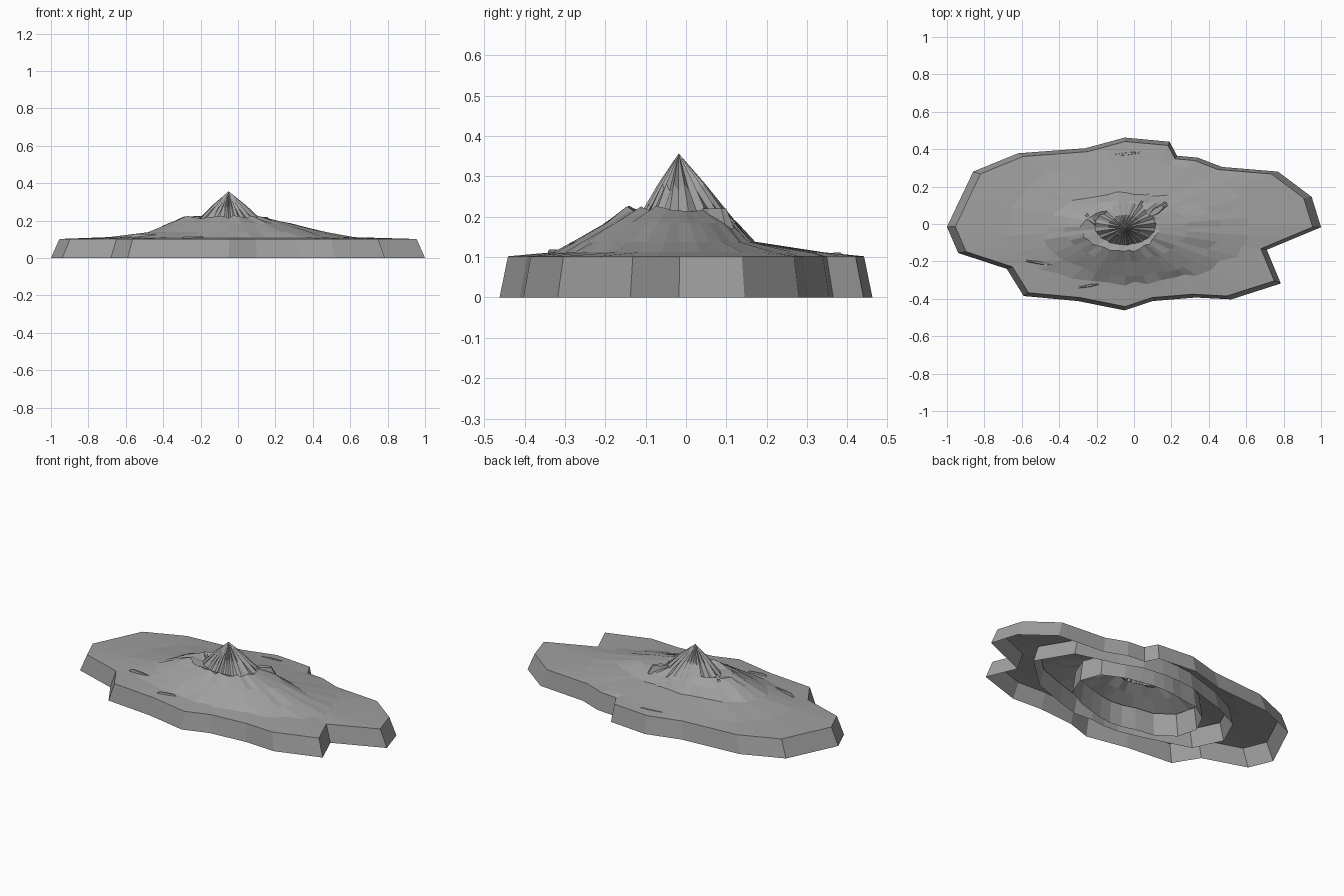
import bpy, bmesh, math, random
from mathutils import Vector

if "Cube" in bpy.data.objects:
    bpy.data.objects.remove(bpy.data.objects["Cube"], do_unlink=True)
random.seed(4)

stone = bpy.data.materials.new("stone grey")
stone.use_nodes = True
grey = (0.35, 0.35, 0.35, 1)
stone.diffuse_color = grey
stone.node_tree.nodes["Principled BSDF"].inputs["Base Color"].default_value = grey

PEAK = Vector((-0.05, -0.018, 0.357))
# Shoreline, counter-clockwise from the right tip
SHORE = [(1, -.017), (.95, .145), (.77, .28), (.47, .305), (.34, .355), (.23, .365),
         (.19, .44), (-.05, .462), (-.26, .405), (-.62, .378), (-.86, .28), (-1, -.015),
         (-.94, -.155), (-.68, -.24), (-.59, -.385), (-.3, -.412), (-.05, -.462),
         (.1, -.412), (.33, -.393), (.52, -.403), (.785, -.318), (.71, -.138)]
# Contours of the hill: west x, east x, south y, north y, height
CONTOURS = [(-.68, .62, -.32, .34, .112), (-.48, .47, -.275, .165, .138),
            (-.37, .28, -.2, .125, .185), (-.28, .13, -.145, .08, .219)]
# Shallow moat in front of the peak, and the foot of the peak itself
MOAT = (-.2, .1, -.11, .065, .205)
FOOT = (-.225, .135, -.115, .115, .195)


def new_object(name, bm):
    bmesh.ops.recalc_face_normals(bm, faces=bm.faces)
    mesh = bpy.data.meshes.new(name)
    bm.to_mesh(mesh)
    bm.free()
    mesh.materials.append(stone)
    obj = bpy.data.objects.new(name, mesh)
    bpy.context.collection.objects.link(obj)
    return obj


def contour(spec, angles, jitter=0.0, lift=0.0):
    """Closed loop with a different radius toward each compass direction."""
    west, east, south, north, z = spec
    loop = []
    for a in angles:
        c, s = math.cos(a), math.sin(a)
        rx = east - PEAK.x if c > 0 else PEAK.x - west
        ry = north - PEAK.y if s > 0 else PEAK.y - south
        r = 1 / math.hypot(c / rx, s / ry)
        r *= 1 + random.uniform(-jitter, jitter)
        loop.append(Vector((PEAK.x + r * c, PEAK.y + r * s,
                            z + random.uniform(-lift, lift))))
    return loop


def loft(name, loops, tip=None):
    bm = bmesh.new()
    rows = [[bm.verts.new(p) for p in loop] for loop in loops]
    n = len(rows[0])
    for low, high in zip(rows, rows[1:]):
        for i in range(n):
            j = (i + 1) % n
            bm.faces.new((low[i], low[j], high[j], high[i]))
    if tip:
        top = bm.verts.new(tip)
        for i in range(n):
            bm.faces.new((rows[-1][i], rows[-1][(i + 1) % n], top))
    return new_object(name, bm)


# Outer cliff with a slightly inset top edge
base = [Vector((x, y, 0)) for x, y in SHORE]
rim = [Vector((p.x * .955, p.y * .955, .102)) for p in base]
loft("base_cliff", [base, rim])

# Hill skin from the cliff edge up to the foot of the peak
edge = []
for i, p in enumerate(rim):
    edge += [p, p.lerp(rim[(i + 1) % len(rim)], .5)]
angles = [math.atan2(p.y - PEAK.y, p.x - PEAK.x) for p in edge]
loops = [edge] + [contour(c, angles, .04) for c in CONTOURS[:-1]]
loops.append(contour(CONTOURS[-1], angles, .05, .008))
loops.append(contour(MOAT, angles, .04))
loft("hill_skin", loops)

# Fluted peak: ridges and gullies alternate around the cone
fine = [math.tau * i / 44 for i in range(44)]
foot = contour(FOOT, fine, .05)
ridged = []
for i, p in enumerate(foot):
    q = p.lerp(PEAK, .5)
    q.z += .006 if i % 2 else -.012
    ridged.append(q)
loft("peak", [foot, ridged], PEAK)

# Nested skirts beneath the hill, open at the bottom
coarse = [math.tau * i / 20 for i in range(20)]
SKIRTS = [("outer_skirt", (-.66, .69, -.31, .31), .104),
          ("inner_skirt", (-.47, .38, -.26, .2), .13)]
for name, spec, height in SKIRTS:
    bottom = contour(spec + (0,), coarse, .05)
    top = [PEAK.lerp(p, .955).xy.to_3d() + Vector((0, 0, height)) for p in bottom]
    loft(name, [bottom, top])


def ledge(name, x, y, z, length, width, height, turn):
    """Thin tapered outcrop lying on the slope."""
    bm = bmesh.new()
    bmesh.ops.create_cone(bm, cap_ends=True, segments=6, radius1=.5, radius2=.3, depth=1)
    obj = new_object(name, bm)
    obj.location = (x, y, z)
    obj.scale = (length, width, height)
    obj.rotation_euler.z = math.radians(turn)


# Small outcrops and crags
ledge("west_ledge", -.5, -.208, .118, .21, .018, .02, -8)
ledge("south_ledge", -.24, -.33, .111, .16, .016, .016, 10)
ledge("north_ledge", -.04, .375, .106, .22, .02, .01, 6)
ledge("east_crag", .12, .07, .195, .16, .05, .05, 35)
ledge("west_crag", -.23, .025, .205, .12, .035, .035, -45)
